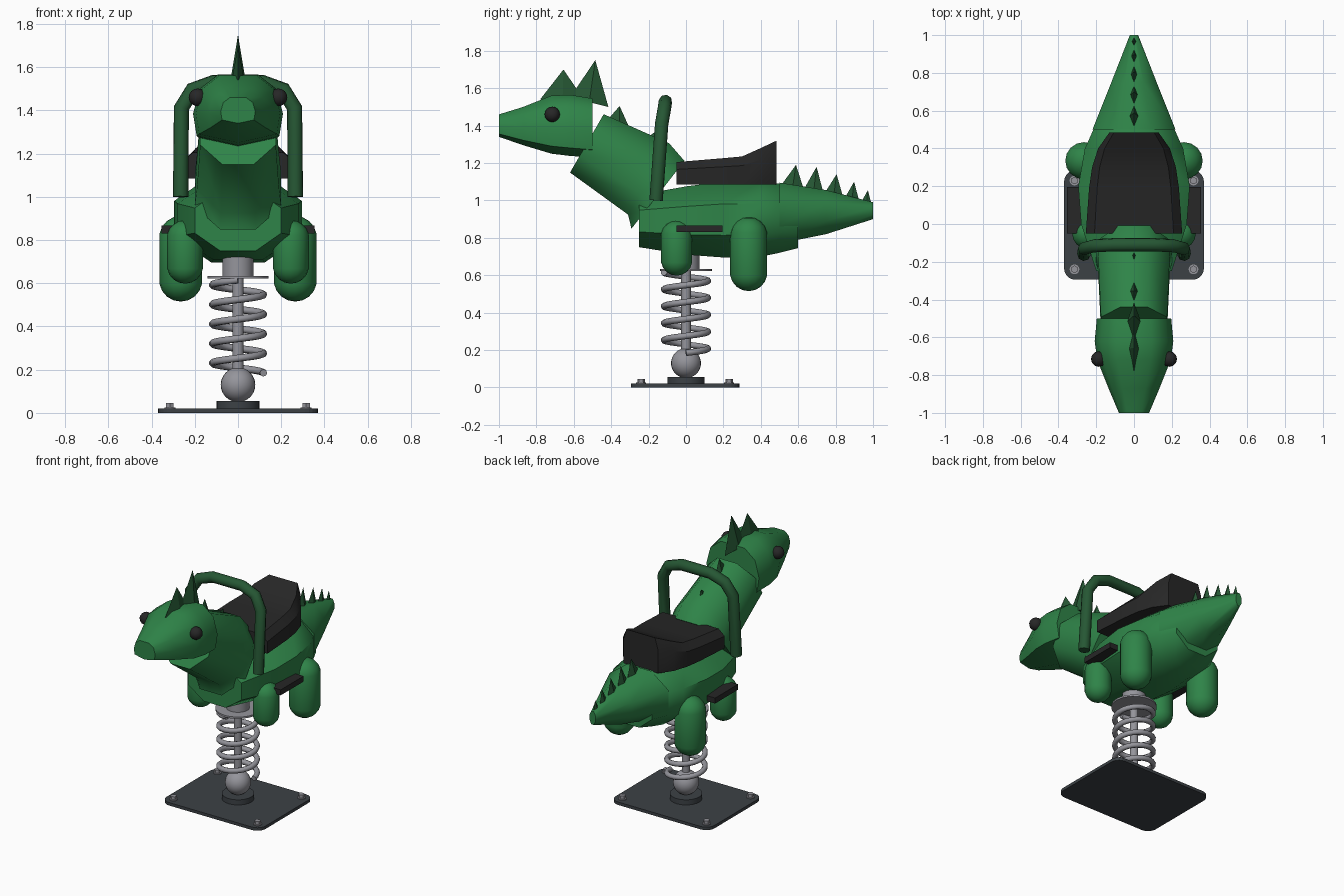
import bpy, bmesh, math
from mathutils import Vector, Matrix

if "Cube" in bpy.data.objects:
    bpy.data.objects.remove(bpy.data.objects["Cube"], do_unlink=True)


def material(name, rgb):
    m = bpy.data.materials.new(name)
    m.use_nodes = True
    m.diffuse_color = (*rgb, 1)
    m.node_tree.nodes["Principled BSDF"].inputs["Base Color"].default_value = (*rgb, 1)
    return m


GREEN = material("body green", (0.028, 0.23, 0.065))
DARK = material("dark green", (0.019, 0.095, 0.034))
BLACK = material("black rubber", (0.02, 0.02, 0.02))
SLATE = material("slate paint", (0.045, 0.053, 0.06))
STEEL = material("grey steel", (0.3, 0.3, 0.33))


def finish(obj, mat, angle):
    obj.data.materials.append(mat)
    bpy.ops.object.select_all(action="DESELECT")
    obj.select_set(True)
    bpy.context.view_layer.objects.active = obj
    if angle:
        bpy.ops.object.shade_smooth_by_angle(angle=math.radians(angle))
    return obj


def add(name, bm, mat, angle=0):
    bmesh.ops.recalc_face_normals(bm, faces=bm.faces)
    mesh = bpy.data.meshes.new(name)
    bm.to_mesh(mesh)
    bm.free()
    obj = bpy.data.objects.new(name, mesh)
    bpy.context.collection.objects.link(obj)
    return finish(obj, mat, angle)


# Skin a closed profile along rings of (y, z_centre, half_width, half_height, tilt)
def loft(name, profile, rings, mat, angle):
    bm = bmesh.new()
    loops = []
    for y, z, rx, rz, tilt in rings:
        s, c = math.sin(math.radians(tilt)), math.cos(math.radians(tilt))
        loops.append([bm.verts.new((px * rx, y + pz * rz * s, z + pz * rz * c))
                      for px, pz in profile])
    n = len(profile)
    for a, b in zip(loops, loops[1:]):
        for i in range(n):
            j = (i + 1) % n
            bm.faces.new((a[i], a[j], b[j], b[i]))
    bm.faces.new(loops[0])
    bm.faces.new(loops[-1])
    return add(name, bm, mat, angle)


# Rings given as (y, bottom, top, half_width)
def upright(rows):
    return [(y, (lo + hi) / 2, w, (hi - lo) / 2, 0) for y, lo, hi, w in rows]


def mirrored(right):
    return right + [(-x, z) for x, z in reversed(right) if x]


def cylinder(name, x, y, z0, z1, r, mat, sides=24):
    bm = bmesh.new()
    bmesh.ops.create_cone(bm, cap_ends=True, segments=sides, radius1=r, radius2=r,
                          depth=z1 - z0, matrix=Matrix.Translation((x, y, (z0 + z1) / 2)))
    return add(name, bm, mat, 35)


def ball(name, centre, r, mat, u, v, stretch=0.0):
    bm = bmesh.new()
    bmesh.ops.create_uvsphere(bm, u_segments=u, v_segments=v, radius=r)
    for vert in bm.verts:
        vert.co.z += math.copysign(stretch, vert.co.z)
        vert.co += Vector(centre)
    return add(name, bm, mat, 50)


def box(name, lo, hi, mat, round_corners=0.0):
    bm = bmesh.new()
    bmesh.ops.create_cube(bm, size=1)
    lo, hi = Vector(lo), Vector(hi)
    for v in bm.verts:
        v.co = (lo + hi) / 2 + v.co * (hi - lo)
    if round_corners:
        uprights = [e for e in bm.edges if abs(e.verts[0].co.z - e.verts[1].co.z) > 1e-4]
        bmesh.ops.bevel(bm, geom=uprights, offset=round_corners, segments=5,
                        profile=0.5, affect="EDGES")
    return add(name, bm, mat)


def tube(name, points, r, mat, res):
    curve = bpy.data.curves.new(name, "CURVE")
    curve.dimensions = "3D"
    curve.bevel_depth = r
    curve.bevel_resolution = res
    curve.use_fill_caps = True
    spline = curve.splines.new("POLY")
    spline.points.add(len(points) - 1)
    for p, co in zip(spline.points, points):
        p.co = (*co, 1)
    obj = bpy.data.objects.new(name, curve)
    bpy.context.collection.objects.link(obj)
    bpy.ops.object.select_all(action="DESELECT")
    obj.select_set(True)
    bpy.context.view_layer.objects.active = obj
    bpy.ops.object.convert(target="MESH")
    return finish(bpy.context.object, mat, 50)


# Diamond-based pyramid between two (y, z) base points
def spike(name, front, back, tip, half_width):
    bm = bmesh.new()
    f, b = Vector((0, *front)), Vector((0, *back))
    side = Vector((half_width, 0, 0))
    base = [bm.verts.new(p) for p in (f, (f + b) / 2 + side, b, (f + b) / 2 - side)]
    top = bm.verts.new((0, *tip))
    bm.faces.new(base)
    for i in range(4):
        bm.faces.new((base[i], base[(i + 1) % 4], top))
    return add(name, bm, DARK)


# Base plate, bolts and spring mount
box("base_plate", (-0.37, -0.295, 0), (0.37, 0.285, 0.02), SLATE, 0.06)
for i, (x, y) in enumerate([(sx * 0.315, -0.005 + sy * 0.235) for sx in (-1, 1) for sy in (-1, 1)]):
    cylinder(f"bolt_washer_{i}", x, y, 0.02, 0.026, 0.026, STEEL, 16)
    cylinder(f"bolt_{i}", x, y, 0.02, 0.045, 0.02, STEEL, 6)
cylinder("mount_disc", 0, 0, 0.02, 0.055, 0.1, SLATE)
ball("mount_ball", (0, 0, 0.13), 0.08, STEEL, 24, 16)
cylinder("centre_rod", 0, 0, 0.18, 0.64, 0.026, STEEL, 16)
cylinder("spring_plate", 0, 0, 0.622, 0.634, 0.14, STEEL)
cylinder("top_post", 0, 0, 0.63, 0.76, 0.072, STEEL)
turns, steps = 4.75, 114
tube("spring", [(0.118 * math.cos(2 * math.pi * turns * i / steps),
                 0.118 * math.sin(2 * math.pi * turns * i / steps),
                 0.185 + 0.43 * i / steps) for i in range(steps + 1)], 0.017, STEEL, 2)

# Body, tail and neck share an eight-sided section
R = 1 / math.cos(math.pi / 8)
octagon = [(R * math.cos((i + 0.5) * math.pi / 4), R * math.sin((i + 0.5) * math.pi / 4))
           for i in range(8)]
loft("body", octagon, upright([(-0.25, 0.75, 1.03, 0.2), (0, 0.71, 1.075, 0.28),
                               (0.2, 0.695, 1.1, 0.295), (0.4, 0.7, 1.1, 0.26),
                               (0.5, 0.72, 1.09, 0.215), (0.6, 0.745, 1.02, 0.165)]), GREEN, 50)
loft("tail", octagon, upright([(0.5, 0.77, 1.095, 0.22), (0.75, 0.82, 1.055, 0.12),
                               (1.0, 0.9, 0.99, 0.022)]), GREEN, 50)
loft("neck", octagon, [(-0.53, 1.305, 0.175, 0.18, 30), (-0.2, 1.115, 0.19, 0.22, 30),
                       (-0.15, 1.03, 0.2, 0.23, 38)], GREEN, 50)

# Head with a shallow jaw underneath
head_section = mirrored([(0.45, 1), (0.85, 0.6), (1, -0.1), (0.92, -0.74), (0, -1)])
loft("head", head_section, upright([(-1.0, 1.34, 1.46, 0.08), (-0.87, 1.295, 1.5, 0.135),
                                    (-0.72, 1.25, 1.56, 0.195), (-0.62, 1.238, 1.565, 0.208),
                                    (-0.5, 1.23, 1.545, 0.197)]), GREEN, 45)

# Saddle seat rising at the back
seat_section = mirrored([(1, -1), (1, 0.35), (0.82, 1)])
loft("seat", seat_section, upright([(-0.05, 1.085, 1.205, 0.255), (0.19, 1.085, 1.225, 0.238),
                                    (0.3, 1.085, 1.235, 0.222), (0.4, 1.085, 1.28, 0.19),
                                    (0.485, 1.085, 1.32, 0.13)]), BLACK, 30)

# Handle arching over the neck
half = [(0.265, -0.16, 1.0), (0.262, -0.13, 1.41), (0.21, -0.115, 1.495), (0.11, -0.11, 1.53)]
tube("handle", half + [(-x, y, z) for x, y, z in reversed(half)], 0.036, DARK, 2)

# Legs, foot rests and eyes
for side, s in (("left", 1), ("right", -1)):
    ball(f"front_leg_{side}", (s * 0.245, -0.05, 0.745), 0.084, GREEN, 16, 9, 0.063)
    ball(f"rear_leg_{side}", (s * 0.265, 0.335, 0.713), 0.1, GREEN, 16, 9, 0.098)
    box(f"foot_rest_{side}", (s * 0.22, -0.05, 0.83), (s * 0.355, 0.195, 0.867), BLACK)
    ball(f"eye_{side}", (s * 0.187, -0.715, 1.46), 0.041, BLACK, 12, 8)

# Spikes along head, neck and tail: front base, back base, tip, half width
for name, f, b, t, w in [
    ("crown_spike", (-0.62, 1.55), (-0.415, 1.5), (-0.485, 1.75), 0.037),
    ("brow_spike", (-0.78, 1.54), (-0.54, 1.53), (-0.655, 1.7), 0.03),
    ("neck_spike_upper", (-0.42, 1.43), (-0.29, 1.36), (-0.355, 1.505), 0.025),
    ("neck_spike_lower", (-0.23, 1.32), (-0.13, 1.26), (-0.16, 1.37), 0.02),
]:
    spike(name, f, b, t, w)
for i, (y0, y1, tip) in enumerate([(0.51, 0.63, 1.19), (0.63, 0.735, 1.18), (0.74, 0.84, 1.14),
                                   (0.85, 0.925, 1.1), (0.94, 0.99, 1.055)]):
    z0, z1 = (1.185 - 0.2 * y for y in (y0, y1))
    spike(f"tail_spike_{i}", (y0, z0), (y1, z1), (0.35 * y0 + 0.65 * y1, tip), 0.024 - 0.003 * i)
